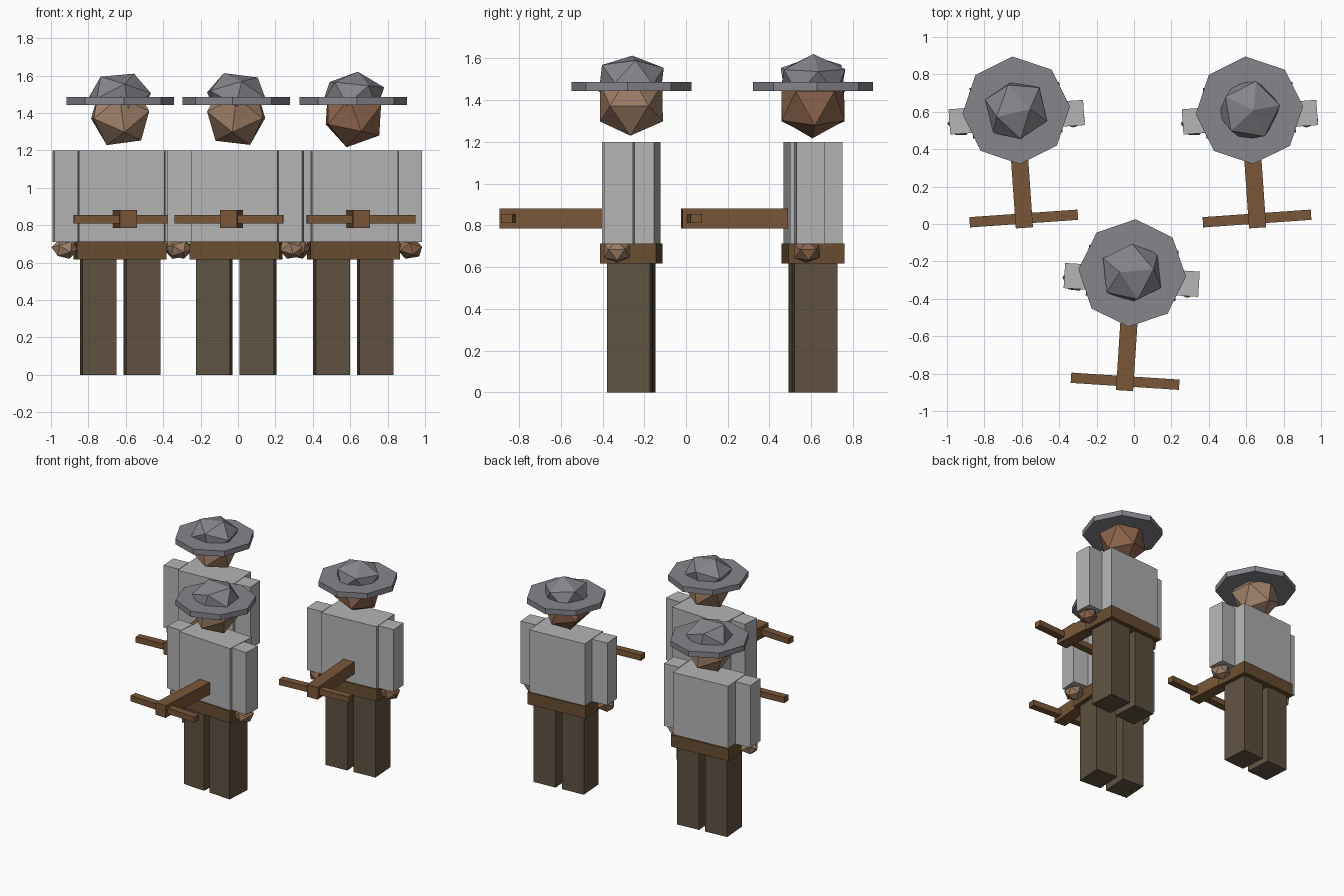
import bpy, bmesh
from math import radians
from mathutils import Matrix, Vector

if "Cube" in bpy.data.objects:
    bpy.data.objects.remove(bpy.data.objects["Cube"])


def material(name, rgb):
    m = bpy.data.materials.new(name)
    m.diffuse_color = (*rgb, 1)
    m.use_nodes = True
    m.node_tree.nodes["Principled BSDF"].inputs["Base Color"].default_value = m.diffuse_color
    return m


CLOTH = material("grey_cloth", (0.46, 0.46, 0.46))
TROUSER = material("dark_trousers", (0.115, 0.085, 0.052))
LEATHER = material("leather", (0.14, 0.075, 0.03))
WOOD = material("wood", (0.19, 0.095, 0.04))
STEEL = material("steel", (0.235, 0.235, 0.26))
SKIN = [material("skin_%d" % i, c) for i, c in enumerate(
    [(0.33, 0.2, 0.125), (0.27, 0.13, 0.075), (0.37, 0.23, 0.15)])]


def finish(bm, name, mat, place):
    bm.transform(place)
    mesh = bpy.data.meshes.new(name)
    bm.to_mesh(mesh)
    bm.free()
    mesh.materials.append(mat)
    ob = bpy.data.objects.new(name, mesh)
    bpy.context.collection.objects.link(ob)
    return ob


def box(name, mat, place, centre, size):
    bm = bmesh.new()
    bmesh.ops.create_cube(bm, size=1)
    bm.transform(Matrix.Translation(centre) @ Matrix.Diagonal((*size, 1)))
    finish(bm, name, mat, place)


def gem(name, mat, place, centre, radii, tilt, spin):
    # faceted icosahedron: spin about z, tilt about y, then squash
    bm = bmesh.new()
    bmesh.ops.create_icosphere(bm, subdivisions=1, radius=1)
    bm.transform(Matrix.Translation(centre) @ Matrix.Diagonal((*radii, 1))
                 @ Matrix.Rotation(radians(tilt), 4, 'Y')
                 @ Matrix.Rotation(radians(spin), 4, 'Z'))
    finish(bm, name, mat, place)


def soldier(tag, x, y, turn, skin, head, crown):
    place = Matrix.Translation((x, y, 0)) @ Matrix.Rotation(radians(turn), 4, 'Z')

    def n(part):
        return part + "_" + tag

    # body
    box(n("torso"), CLOTH, place, (0, 0, 0.955), (0.46, 0.25, 0.49))
    box(n("belt"), LEATHER, place, (0, 0, 0.665), (0.48, 0.27, 0.095))
    for side, s in (("left", -1), ("right", 1)):
        box(n(side + "_leg"), TROUSER, place, (s * 0.117, 0, 0.31), (0.183, 0.205, 0.62))
        box(n(side + "_arm"), CLOTH, place, (s * 0.297, -0.037, 0.955), (0.127, 0.135, 0.49))
        gem(n(side + "_hand"), skin, place, (s * 0.3, -0.05, 0.675),
            (0.072, 0.072, 0.058), s * 20, 40 * s)
    # head and brimmed helmet
    gem(n("head"), skin, place, (0, 0, 1.39), (0.177,) * 3, *head)
    bm = bmesh.new()
    bmesh.ops.create_cone(bm, cap_ends=True, segments=8, radius1=0.288,
                          radius2=0.288, depth=0.043)
    bm.transform(Matrix.Translation((0, 0, 1.465)))
    # keep a corner of the brim facing straight forward
    top = max(bm.verts, key=lambda v: v.co.y).co
    bm.transform(Matrix.Rotation(Vector((top.x, top.y)).angle_signed(Vector((0, 1))) * -1, 4, 'Z'))
    finish(bm, n("helmet_brim"), STEEL, place)
    gem(n("helmet_crown"), STEEL, place, (0, 0, 1.497), (0.175, 0.175, 0.125), *crown)
    # crossbow
    box(n("crossbow_stock"), WOOD, place, (0, -0.365, 0.833), (0.092, 0.53, 0.095))
    box(n("crossbow_bow"), WOOD, place, (0, -0.58, 0.833), (0.58, 0.055, 0.045))


soldier("front", -0.01, -0.262, -3.7, SKIN[0], (-25, 0), (-22, 10))
soldier("back_left", -0.63, 0.608, 4, SKIN[2], (24, 180), (25, 190))
soldier("back_right", 0.617, 0.608, 4, SKIN[1], (12, 180), (8, 5))
